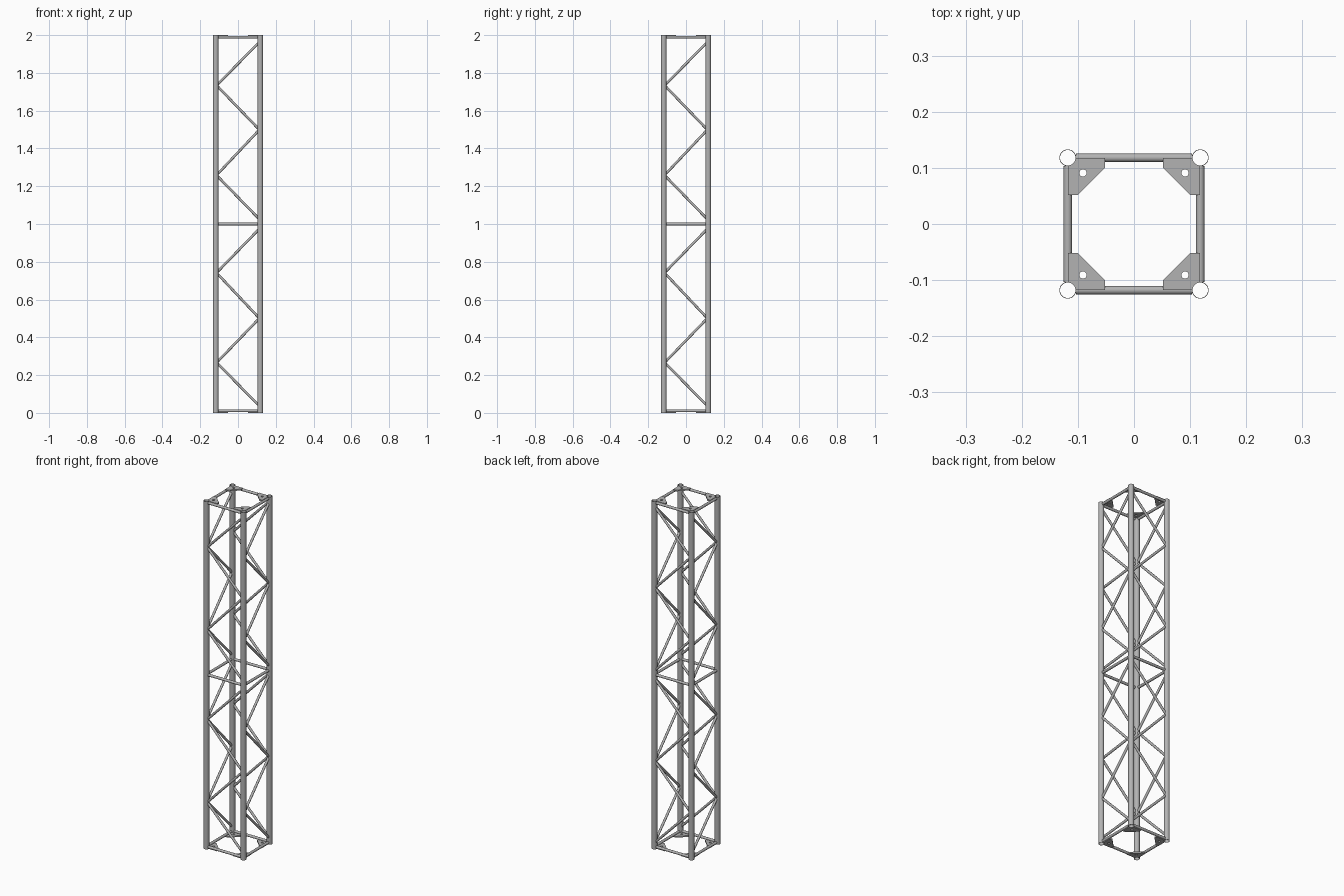
import bpy
import bmesh
from math import pi, cos, sin, radians, sqrt
from mathutils import Matrix, Vector

cube = bpy.data.objects.get("Cube")
if cube:
    bpy.data.objects.remove(cube)

HEIGHT = 2.0
LEG = 0.118       # leg centre offset from the axis
LEG_R = 0.015
WALL = 0.0012
BAR_R = 0.0075
BRACE_R = 0.0068
REACH = 0.1036    # braces stop at the leg surface
PLATE = 0.008

metal = bpy.data.materials.new("grey metal")
metal.use_nodes = True
metal.diffuse_color = (0.45, 0.45, 0.45, 1)
metal.node_tree.nodes["Principled BSDF"].inputs["Base Color"].default_value = (0.45, 0.45, 0.45, 1)


def finish(name, bm, matrix=Matrix.Identity(4)):
    bmesh.ops.transform(bm, matrix=matrix, verts=bm.verts)
    bmesh.ops.recalc_face_normals(bm, faces=bm.faces)
    mesh = bpy.data.meshes.new(name)
    bm.to_mesh(mesh)
    bm.free()
    mesh.materials.append(metal)
    obj = bpy.data.objects.new(name, mesh)
    bpy.context.collection.objects.link(obj)
    bpy.ops.object.select_all(action='DESELECT')
    obj.select_set(True)
    bpy.context.view_layer.objects.active = obj
    bpy.ops.object.shade_smooth_by_angle(angle=radians(40))
    return obj


def ring(bm, point, n):
    return [bm.verts.new(point(2 * pi * i / n)) for i in range(n)]


def bridge(bm, a, b):
    for i in range(len(a)):
        j = (i + 1) % len(a)
        bm.faces.new((a[i], a[j], b[j], b[i]))


# Open tube standing at one corner
def leg(name, x, y):
    bm = bmesh.new()
    loops = [ring(bm, lambda t: (x + r * cos(t), y + r * sin(t), z), 32)
             for r, z in ((LEG_R, 0), (LEG_R, HEIGHT),
                          (LEG_R - WALL, HEIGHT), (LEG_R - WALL, 0))]
    for i in range(4):
        bridge(bm, loops[i], loops[(i + 1) % 4])
    finish(name, bm)


# Round strut across one side, its ends cut flush with the legs
def strut(name, axis, side, z_low, z_high, radius):
    bm = bmesh.new()
    slope = (z_high - z_low) / (2 * REACH)
    tall = radius * sqrt(1 + slope * slope)
    ends = []
    for u, z in ((-REACH, z_low), (REACH, z_high)):
        def point(t):
            v = side * LEG + radius * cos(t)
            h = z + tall * sin(t)
            return (u, v, h) if axis == "x" else (v, u, h)
        ends.append(ring(bm, point, 20))
        bm.faces.new(ends[-1])
    bridge(bm, *ends)
    finish(name, bm)


# Corner plate with a bolt hole, notched around the leg
def gusset(name, turn, z):
    bm = bmesh.new()
    arc = [(LEG_R * cos(t), LEG_R * sin(t)) for t in (pi / 2 * (1 - i / 8) for i in range(9))]
    outer = [bm.verts.new((x, y, 0)) for x, y in
             arc + [(0.066, 0), (0.066, 0.018), (0.018, 0.066), (0, 0.066)]]
    hole = ring(bm, lambda t: (0.027 + 0.0065 * cos(t), 0.027 + 0.0065 * sin(t), 0), 20)
    edges = [bm.edges.new((loop[i - 1], loop[i])) for loop in (outer, hole) for i in range(len(loop))]
    bmesh.ops.triangle_fill(bm, use_beauty=True, edges=edges)
    out = bmesh.ops.extrude_face_region(bm, geom=bm.faces[:])
    tops = [g for g in out["geom"] if isinstance(g, bmesh.types.BMVert)]
    bmesh.ops.translate(bm, vec=Vector((0, 0, PLATE)), verts=tops)
    finish(name, bm, Matrix.Rotation(turn, 4, 'Z') @ Matrix.Translation((-LEG, -LEG, z)))


# Legs
for y, depth in ((-1, "front"), (1, "back")):
    for x, hand in ((-1, "right"), (1, "left")):
        leg(f"{depth}_{hand}_leg", x * LEG, y * LEG)

# Corner plates
corners = ("front_right", "front_left", "back_left", "back_right")
for i, corner in enumerate(corners):
    gusset(f"{corner}_bottom_plate", i * pi / 2, 0)
    gusset(f"{corner}_top_plate", i * pi / 2, HEIGHT - PLATE)

# Cross bars and zigzag braces on each side; each brace is (height at -end, height at +end)
lower = [(0.257, 0.046), (0.276, 0.491), (0.731, 0.511), (0.752, 0.965)]
braces = lower + [(HEIGHT - a, HEIGHT - b) for a, b in reversed(lower)]
sides = (("front", "x", -1), ("back", "x", 1), ("right", "y", -1), ("left", "y", 1))
for side, axis, sign in sides:
    for level, z in (("bottom", 0.011), ("middle", HEIGHT / 2), ("top", HEIGHT - 0.011)):
        strut(f"{side}_{level}_bar", axis, sign, z, z, BAR_R)
    for i, (a, b) in enumerate(braces):
        strut(f"{side}_brace_{i + 1}", axis, sign, a, b, BRACE_R)
